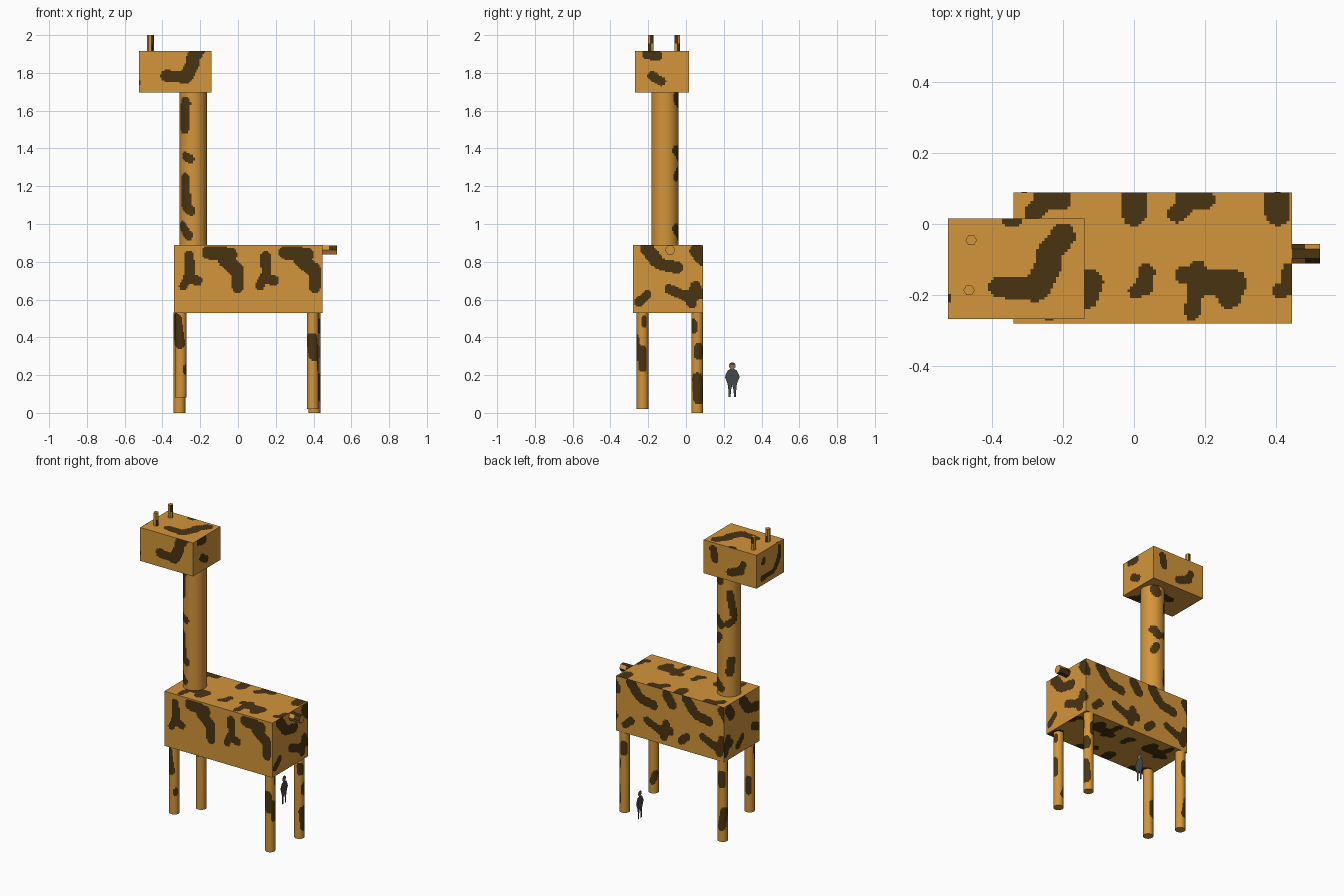
import bpy, bmesh, math
from mathutils import Vector

if "Cube" in bpy.data.objects:
    bpy.data.objects.remove(bpy.data.objects["Cube"])


def material(name, rgb):
    m = bpy.data.materials.new(name)
    m.diffuse_color = (*rgb, 1)
    m.use_nodes = True
    m.node_tree.nodes["Principled BSDF"].inputs["Base Color"].default_value = m.diffuse_color
    return m


TAN = material("tan_orange", (0.65, 0.30, 0.043))
DARK = material("dark_brown", (0.068, 0.034, 0.006))
SLATE = material("slate_grey", (0.055, 0.065, 0.07))
SKIN = material("skin_brown", (0.25, 0.15, 0.08))


def spotted(spots, u, v, period=0.0):
    """True inside a soft union of capsules (u1, v1, u2, v2, radius), repeated along u."""
    total = 0.0
    for u1, v1, u2, v2, r in spots:
        for k in (range(-3, 4) if period else (0,)):
            pu, pv = u - u1 - k * period, v - v1
            du, dv = u2 - u1, v2 - v1
            ll = du * du + dv * dv
            t = max(0, min(1, (pu * du + pv * dv) / ll)) if ll else 0
            d2 = (pu - t * du) ** 2 + (pv - t * dv) ** 2
            total += (r * r / max(d2, 1e-6)) ** 4
    return total > 1


def patch(bm, point, u0, u1, v0, v1, nu, nv, rule):
    """Grid of faces over a surface, painted by a rule."""
    us = [u0 + (u1 - u0) * i / nu for i in range(nu + 1)]
    vs = [v0 + (v1 - v0) * j / nv for j in range(nv + 1)]
    g = [[bm.verts.new(point(u, v)) for v in vs] for u in us]
    for i in range(nu):
        for j in range(nv):
            f = bm.faces.new((g[i][j], g[i + 1][j], g[i + 1][j + 1], g[i][j + 1]))
            f.material_index = int(rule((us[i] + us[i + 1]) / 2, (vs[j] + vs[j + 1]) / 2))


def finish(name, bm, mats, smooth=False):
    bmesh.ops.remove_doubles(bm, verts=bm.verts, dist=1e-4)
    bmesh.ops.recalc_face_normals(bm, faces=bm.faces)
    me = bpy.data.meshes.new(name)
    bm.to_mesh(me)
    bm.free()
    for m in mats:
        me.materials.append(m)
    ob = bpy.data.objects.new(name, me)
    bpy.context.collection.objects.link(ob)
    if smooth:
        bpy.ops.object.select_all(action='DESELECT')
        ob.select_set(True)
        bpy.context.view_layer.objects.active = ob
        bpy.ops.object.shade_smooth_by_angle(angle=math.radians(40))
    return ob


def spotted_box(name, lo, hi, rules, step=0.008):
    """rules: (low, high) pairs of paint rules for the x, y and z sides."""
    bm = bmesh.new()
    for axis in range(3):
        a, b = [i for i in range(3) if i != axis]
        for side, rule in zip((lo, hi), rules[axis]):
            def point(u, v):
                p = [0, 0, 0]
                p[axis], p[a], p[b] = side[axis], u, v
                return p
            patch(bm, point, lo[a], hi[a], lo[b], hi[b],
                  round((hi[a] - lo[a]) / step), round((hi[b] - lo[b]) / step), rule)
    return finish(name, bm, (TAN, DARK))


def spotted_tube(name, x, y, r, z0, z1, spots, sides):
    """Upright round tube; u is arc length, 0 at +x, growing towards +y."""
    bm = bmesh.new()
    patch(bm, lambda u, z: (x + r * math.cos(u / r), y + r * math.sin(u / r), z),
          -math.pi * r, math.pi * r, z0, z1, sides, round((z1 - z0) / 0.008),
          lambda u, z: spotted(spots, u, z, 2 * math.pi * r))
    for z in (z0, z1):
        ring = [(x + r * math.cos(a), y + r * math.sin(a), z)
                for a in (-math.pi + 2 * math.pi * i / sides for i in range(sides))]
        bm.faces.new([bm.verts.new(p) for p in ring])
    return finish(name, bm, (TAN, DARK), True)


# Body: the coat pattern repeats along its length
P = 0.405
SIDE = [(-.26, .83, -.255, .75, .027), (-.255, .74, -.29, .67, .023), (-.25, .71, -.215, .70, .027),
        (-.155, .85, -.04, .84, .036), (-.07, .81, -.01, .76, .038), (0, .75, 0, .665, .031)]
END = [(-.205, .87, -.16, .81, .036), (-.13, .785, -.045, .77, .032), (.055, .86, .09, .81, .035),
       (-.25, .585, -.205, .625, .024), (-.09, .655, -.01, .62, .026), (0, .62, .075, .63, .03),
       (.03, .58, .05, .67, .027)]
BACK = [(0, .09, 0, .03, .035), (.12, .03, .15, .06, .026), (.15, .08, .2, .07, .029),
        (.035, -.135, .03, -.175, .023), (.03, -.18, .005, -.19, .02),
        (.14, -.145, .19, -.15, .026), (.2, -.165, .28, -.165, .036), (.28, -.17, .27, -.205, .034),
        (.175, -.18, .165, -.25, .022), (.18, -.12, .18, -.15, .02)]
BX0, BX1, BY0, BY1 = -.34, .447, -.281, .089
spotted_box("body", (BX0, BY0, .53), (BX1, BY1, .89), (
    (lambda y, z: spotted(END, .91 - y, z, P), lambda y, z: spotted(END, y, z)),
    (lambda x, z: spotted(SIDE, x, z, P), lambda x, z: spotted(END, BY1 + BX1 - x, z, P)),
    (lambda x, y: spotted(BACK, x, -.19 - y, P), lambda x, y: spotted(BACK, x, y, P))))

# Head
CHEEK = [(-.38, 1.785, -.28, 1.775, .03), (-.27, 1.79, -.24, 1.85, .037), (-.24, 1.88, -.2, 1.93, .034),
         (-.525, 1.75, -.525, 1.75, .012), (-.35, 1.975, -.34, 1.975, .023)]
NAPE = [(-.205, 1.9, -.15, 1.89, .026), (-.18, 1.785, -.13, 1.755, .024)]
MUZZLE = [(-.04, 1.74, -.16, 1.745, .018), (-.18, 1.76, -.22, 1.82, .02),
          (-.22, 1.83, -.22, 1.88, .018), (-.056, 1.845, -.06, 1.85, .022)]
FAR = [(-.21, 1.87, -.22, 1.81, .028), (-.33, 1.75, -.41, 1.78, .026), (-.41, 1.79, -.43, 1.83, .022)]
spotted_box("head", (-.525, -.269, 1.695), (-.14, .016, 1.915), (
    (lambda y, z: spotted(MUZZLE, y, z), lambda y, z: spotted(NAPE, y, z)),
    (lambda x, z: spotted(CHEEK, x, z), lambda x, z: spotted(FAR, x, z)),
    (lambda x, y: spotted(CHEEK, x, 1.66 - y), lambda x, y: spotted(CHEEK, x, y + 1.963))))

# Neck
NECK = [(-.16, 1.64, -.165, 1.51, .033), (-.16, 1.36, -.13, 1.345, .024), (-.16, 1.24, -.155, 1.1, .03),
        (-.14, 1.08, -.125, 1.07, .026), (-.18, .99, -.14, .94, .026), (.08, 1.665, .09, 1.65, .034),
        (.07, 1.39, .1, 1.36, .03), (.09, 1.28, .07, 1.25, .024), (.07, .97, .1, .94, .03),
        (.16, 1.57, .19, 1.42, .023), (.18, 1.39, .15, 1.37, .023), (.17, 1.13, .16, 1.05, .026)]
spotted_tube("neck", -.237, -.111, .072, .89, 1.695, NECK, 48)

# Legs, each a little different in length
LEGS = {
    "front_left_leg": (-.303, -.23, .082, [(-.075, .5, -.055, .37, .03), (-.02, .24, -.02, .22, .016),
                                           (.06, .3, .06, .22, .022)]),
    "rear_left_leg": (.396, -.23, .02, [(-.055, .39, -.04, .31, .034), (0, .33, 0, .24, .024),
                                        (.01, .5, .01, .47, .016), (.08, .15, .06, .1, .022)]),
    "front_right_leg": (-.31, .06, 0, [(-.07, .5, -.05, .38, .03), (.06, .44, .06, .38, .028),
                                       (.08, .2, .06, .1, .028)]),
    "rear_right_leg": (.405, .06, 0, [(0, .18, .01, .08, .034), (.01, .34, .01, .31, .03),
                                      (-.025, .48, -.02, .44, .022), (.06, .45, .06, .4, .024)]),
}
for name, (x, y, bottom, spots) in LEGS.items():
    spotted_tube(name, x, y, .031, bottom, .532, spots, 32)


# Six-sided horns and tail
def hex_rod(name, start, end, r, spin, dark):
    start, end = Vector(start), Vector(end)
    rot = Vector((0, 0, 1)).rotation_difference(end - start).to_matrix()
    bm = bmesh.new()
    rings = [[bm.verts.new(start.lerp(end, t) + rot @ Vector((r * math.cos(a), r * math.sin(a), 0)))
              for a in (math.radians(60 * i + spin) for i in range(6))] for t in (0, .5, 1)]
    bm.faces.new(rings[0])
    bm.faces.new(rings[2])
    for j in range(2):
        for i in range(6):
            k = (i + 1) % 6
            f = bm.faces.new((rings[j][i], rings[j][k], rings[j + 1][k], rings[j + 1][i]))
            f.material_index = int((i, j) in dark)
    finish(name, bm, (TAN, DARK))


hex_rod("right_horn", (-.46, -.046, 1.91), (-.46, -.046, 2), .016, 0, {(0, 0), (1, 1), (5, 1)})
hex_rod("left_horn", (-.466, -.187, 1.91), (-.466, -.187, 2), .016, 0, {(0, 1), (1, 0), (5, 0)})
hex_rod("tail", (.44, -.084, .862), (.525, -.084, .862), .0275, 90,
        {(0, 0), (1, 0), (1, 1), (2, 1), (4, 0), (4, 1), (5, 0), (5, 1)})

# Flat scale figure: mirrored half outline (offset, height)
FX, FY = .165, .245
HALF = [(.01, .232), (.024, .225), (.036, .2), (.038, .188), (.026, .158), (.022, .14),
        (.02, .1), (.021, .085), (.009, .085), (.007, .12), (0, .148)]
bm = bmesh.new()
outline = HALF + [(-a, z) for a, z in HALF[-2::-1]]
bm.faces.new([bm.verts.new((FX, FY + a, z)) for a, z in outline])
finish("figure_body", bm, (SLATE,))
bm = bmesh.new()
ring = [(.018 * math.cos(i * math.pi / 6), .249 + .018 * math.sin(i * math.pi / 6)) for i in range(12)]
bm.faces.new([bm.verts.new((FX, FY + a, z)) for a, z in ring])
for f in bmesh.ops.bisect_plane(bm, geom=bm.verts[:] + bm.edges[:] + bm.faces[:],
                                plane_co=(0, 0, .253), plane_no=(0, 0, 1))["geom"]:
    pass
for f in bm.faces:
    f.material_index = int(f.calc_center_median().z > .253)
finish("figure_head", bm, (SKIN, SLATE))
